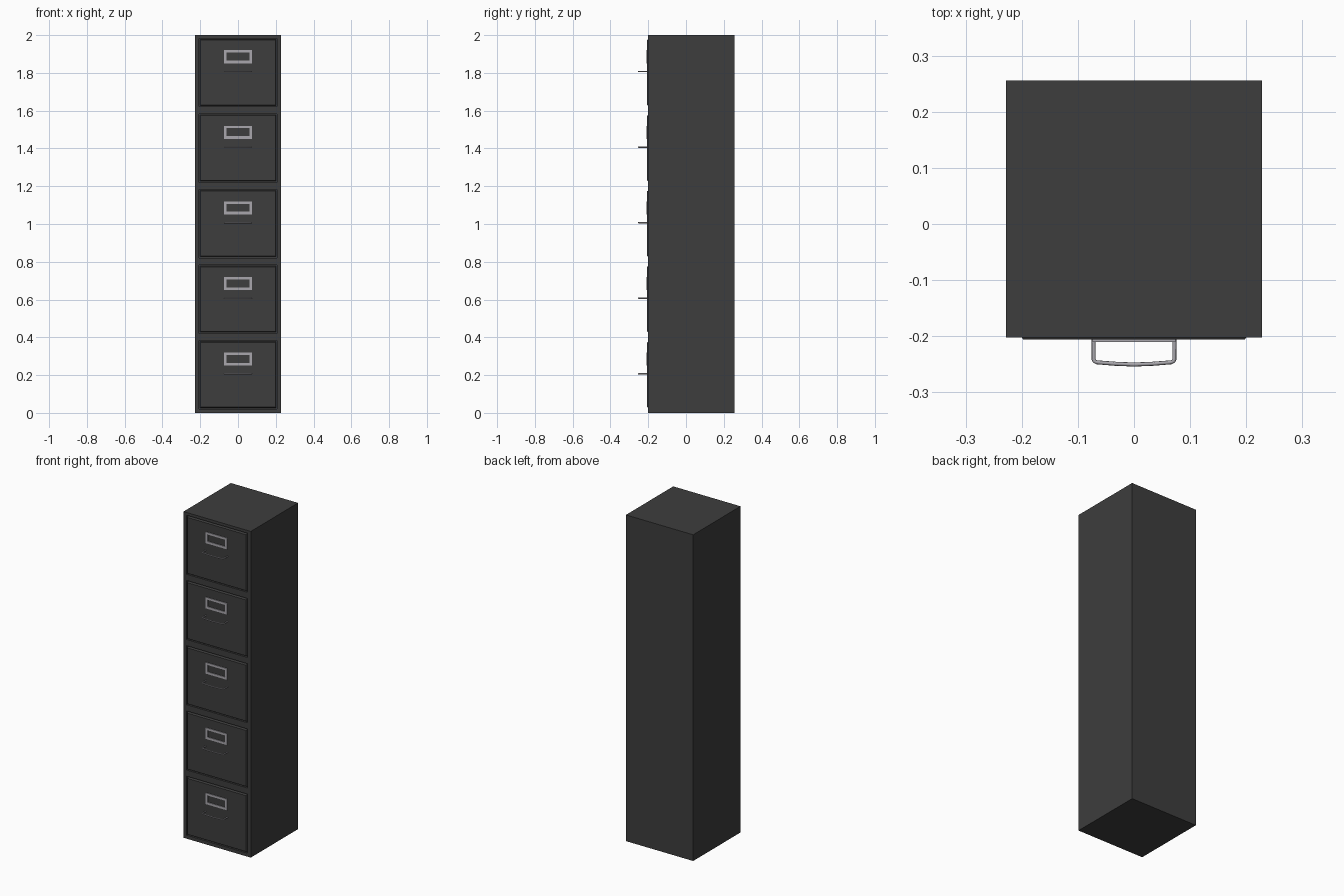
import bpy, bmesh, math
from mathutils import Vector

if "Cube" in bpy.data.objects:
    bpy.data.objects.remove(bpy.data.objects["Cube"])

W, FRONT, BACK, H = 0.228, -0.202, 0.256, 2.0
PITCH, N = 0.4, 5
OPEN_X, OPEN_Z0, OPEN_Z1 = 0.207, 0.021, 0.383


def material(name, rgb):
    m = bpy.data.materials.new(name)
    m.diffuse_color = (*rgb, 1)
    m.use_nodes = True
    m.node_tree.nodes["Principled BSDF"].inputs["Base Color"].default_value = m.diffuse_color
    return m


dark = material("dark_grey_steel", (0.047, 0.047, 0.047))
silver = material("silver_metal", (0.40, 0.39, 0.42))


def finish(name, bm, mat):
    bmesh.ops.recalc_face_normals(bm, faces=bm.faces)
    me = bpy.data.meshes.new(name)
    bm.to_mesh(me)
    bm.free()
    me.materials.append(mat)
    ob = bpy.data.objects.new(name, me)
    bpy.context.collection.objects.link(ob)
    return ob


def box(lo, hi):
    bm = bmesh.new()
    bmesh.ops.create_cube(bm, size=1)
    for v in bm.verts:
        v.co = Vector([lo[i] + (v.co[i] + 0.5) * (hi[i] - lo[i]) for i in range(3)])
    return bm


# cabinet body with five shallow drawer openings
bm = box((-W, FRONT, 0), (W, BACK, H))
cuts = [((x, 0, 0), (1, 0, 0)) for x in (-OPEN_X, OPEN_X)]
cuts += [((0, 0, z + PITCH * i), (0, 0, 1)) for i in range(N) for z in (OPEN_Z0, OPEN_Z1)]
for co, no in cuts:
    bmesh.ops.bisect_plane(bm, geom=bm.verts[:] + bm.edges[:] + bm.faces[:],
                           plane_co=co, plane_no=no)
openings = []
for f in bm.faces:
    c = f.calc_center_median()
    if f.normal.y < -0.9 and abs(c.x) < OPEN_X and OPEN_Z0 < c.z % PITCH < OPEN_Z1:
        openings.append(f)
ext = bmesh.ops.extrude_discrete_faces(bm, faces=openings)
for f in ext["faces"]:
    for v in f.verts:
        v.co.y += 0.012
finish("cabinet_body", bm, dark)


def drawer_front(z):
    # chamfered panel sitting in the opening
    gap = 0.006
    bm = box((-OPEN_X + gap, FRONT + 0.002, z + OPEN_Z0 + gap),
             (OPEN_X - gap, FRONT + 0.014, z + OPEN_Z1 - gap))
    bm.normal_update()
    face = [f for f in bm.faces if f.normal.y < -0.9]
    bmesh.ops.inset_region(bm, faces=face, thickness=0.005)
    for v in face[0].verts:
        v.co.y = -0.206
    return finish("drawer_front", bm, dark)


def label_holder(z):
    # thin rectangular frame
    bm = bmesh.new()
    outer, inner = (0.074, 0.251, 0.320), (0.060, 0.265, 0.307)
    rings = []
    for y in (-0.210, -0.205):
        for x, z0, z1 in (outer, inner):
            rings.append([bm.verts.new((a, y, z + b))
                          for a, b in ((-x, z0), (x, z0), (x, z1), (-x, z1))])
    for a, b in ((0, 1), (1, 3), (3, 2), (2, 0)):
        for i in range(4):
            j = (i + 1) % 4
            bm.faces.new((rings[a][i], rings[a][j], rings[b][j], rings[b][i]))
    return finish("label_holder", bm, silver)


def handle(z):
    # bent bar with a slightly bowed grip
    half = [(0.072, -0.204), (0.072, -0.241), (0.0705, -0.2445), (0.066, -0.2465),
            (0.035, -0.249)]
    path = [(-x, y) for x, y in half] + [(0, -0.2505)] + half[::-1]
    cu = bpy.data.curves.new("handle", 'CURVE')
    cu.dimensions = '3D'
    cu.bevel_depth = 0.0036
    cu.bevel_resolution = 2
    sp = cu.splines.new('POLY')
    sp.points.add(len(path) - 1)
    for p, (x, y) in zip(sp.points, path):
        p.co = (x, y, z + 0.207, 1)
    cu.materials.append(silver)
    ob = bpy.data.objects.new("handle", cu)
    bpy.context.collection.objects.link(ob)


for i in range(N):
    drawer_front(PITCH * i)
    label_holder(PITCH * i)
    handle(PITCH * i)
